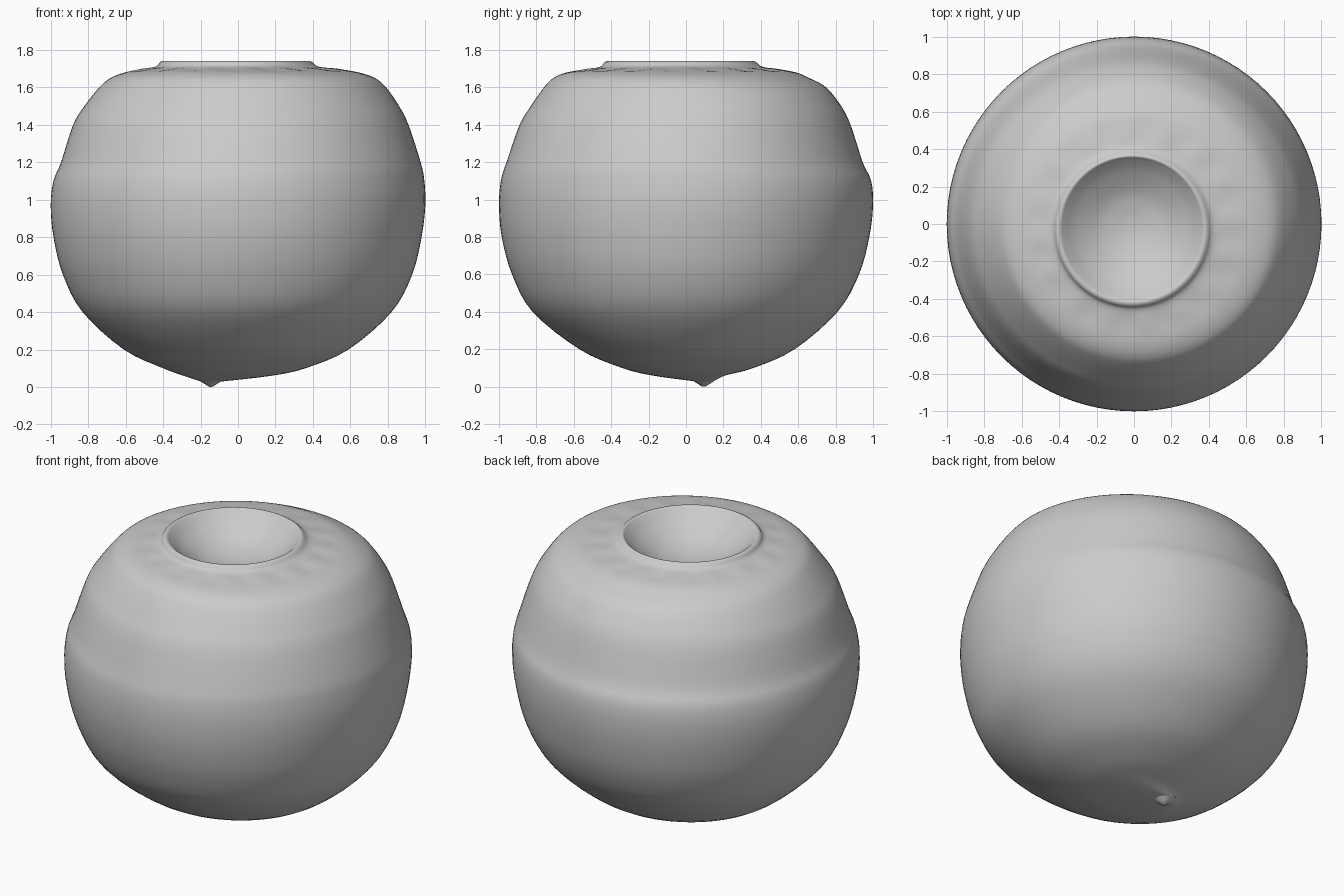
import bpy, bmesh, math

if "Cube" in bpy.data.objects:
    bpy.data.objects.remove(bpy.data.objects["Cube"])

clay = bpy.data.materials.new("grey clay")
clay.diffuse_color = (0.6, 0.6, 0.6, 1)
clay.use_nodes = True
clay.node_tree.nodes["Principled BSDF"].inputs["Base Color"].default_value = clay.diffuse_color

SEGMENTS = 96
STEPS = 4

# Rings from the underside, over the shoulder and lip, down into the bowl:
# height, then extents in +x, -x, +y, -y
RINGS = [
    (0.03, -0.08, -0.20, 0.15, 0.04),
    (0.06, 0.18, -0.29, 0.21, -0.18),
    (0.10, 0.36, -0.40, 0.36, -0.34),
    (0.20, 0.59, -0.61, 0.58, -0.57),
    (0.40, 0.82, -0.83, 0.81, -0.82),
    (0.60, 0.93, -0.935, 0.925, -0.93),
    (0.80, 0.98, -0.985, 0.98, -0.985),
    (0.97, 1.00, -1.00, 1.00, -1.00),
    (1.10, 0.995, -0.985, 0.99, -0.99),
    (1.20, 0.975, -0.945, 0.945, -0.96),
    (1.40, 0.91, -0.88, 0.88, -0.89),
    (1.50, 0.86, -0.82, 0.83, -0.83),
    (1.60, 0.79, -0.74, 0.75, -0.76),
    (1.65, 0.73, -0.68, 0.66, -0.71),
    (1.68, 0.64, -0.60, 0.59, -0.64),
    (1.695, 0.54, -0.52, 0.50, -0.54),
    (1.71, 0.43, -0.44, 0.41, -0.46),
    (1.735, 0.395, -0.415, 0.375, -0.435),
    (1.74, 0.375, -0.395, 0.36, -0.415),
    (1.72, 0.35, -0.37, 0.34, -0.39),
    (1.67, 0.29, -0.31, 0.28, -0.33),
    (1.60, 0.17, -0.19, 0.16, -0.21),
    (1.57, 0.05, -0.07, 0.04, -0.09),
]


def spline(a, b, c, d, t):
    """Smooth blend from ring b to ring c."""
    return tuple(0.5 * (2 * q + (r - p) * t + (2 * p - 5 * q + 4 * r - s) * t * t
                        + (3 * q - p - 3 * r + s) * t ** 3)
                 for p, q, r, s in zip(a, b, c, d))


def smooth_rows(rows):
    out = []
    for i in range(len(rows) - 1):
        a, d = rows[max(i - 1, 0)], rows[min(i + 2, len(rows) - 1)]
        out += [spline(a, rows[i], rows[i + 1], d, k / STEPS) for k in range(STEPS)]
    return out + [rows[-1]]


def loft(name, rows, bottom, top, ripple=0.0):
    """Skin elliptical rings and close both ends with a fan."""
    bm = bmesh.new()
    loops = []
    for z, xp, xm, yp, ym in rows:
        cx, cy, rx, ry = (xp + xm) / 2, (yp + ym) / 2, (xp - xm) / 2, (yp - ym) / 2
        # Faint radial folds gathered around the lip
        fold = ripple * max(0, 1 - abs(rx - 0.52) / 0.09) if z > 1.6 else 0
        loop = []
        for j in range(SEGMENTS):
            t = 2 * math.pi * j / SEGMENTS
            loop.append(bm.verts.new((cx + rx * math.cos(t), cy + ry * math.sin(t),
                                      z + fold * math.sin(16 * t))))
        loops.append(loop)
    for lo, hi in zip(loops, loops[1:]):
        for j in range(SEGMENTS):
            k = (j + 1) % SEGMENTS
            bm.faces.new((lo[j], lo[k], hi[k], hi[j]))
    for loop, tip in ((loops[0], bottom), (loops[-1], top)):
        v = bm.verts.new(tip)
        for j in range(SEGMENTS):
            bm.faces.new((loop[j], loop[(j + 1) % SEGMENTS], v))
    bmesh.ops.recalc_face_normals(bm, faces=bm.faces)
    mesh = bpy.data.meshes.new(name)
    bm.to_mesh(mesh)
    bm.free()
    mesh.materials.append(clay)
    obj = bpy.data.objects.new(name, mesh)
    bpy.context.collection.objects.link(obj)
    bpy.ops.object.select_all(action='DESELECT')
    obj.select_set(True)
    bpy.context.view_layer.objects.active = obj
    bpy.ops.object.shade_smooth_by_angle(angle=math.radians(50))
    return obj


# Round pot with its lip and shallow bowl
loft("pot_body", smooth_rows(RINGS), (-0.14, 0.095, 0.025), (-0.01, -0.025, 1.567), 0.004)

# Small pointed nub under the pot
nub = [(z, -0.145 + r, -0.145 - r, 0.095 + r, 0.095 - r)
       for z, r in ((0.002, 0.012), (0.015, 0.032), (0.03, 0.055), (0.04, 0.07))]
loft("base_nub", nub, (-0.145, 0.095, 0.0), (-0.145, 0.095, 0.045))
